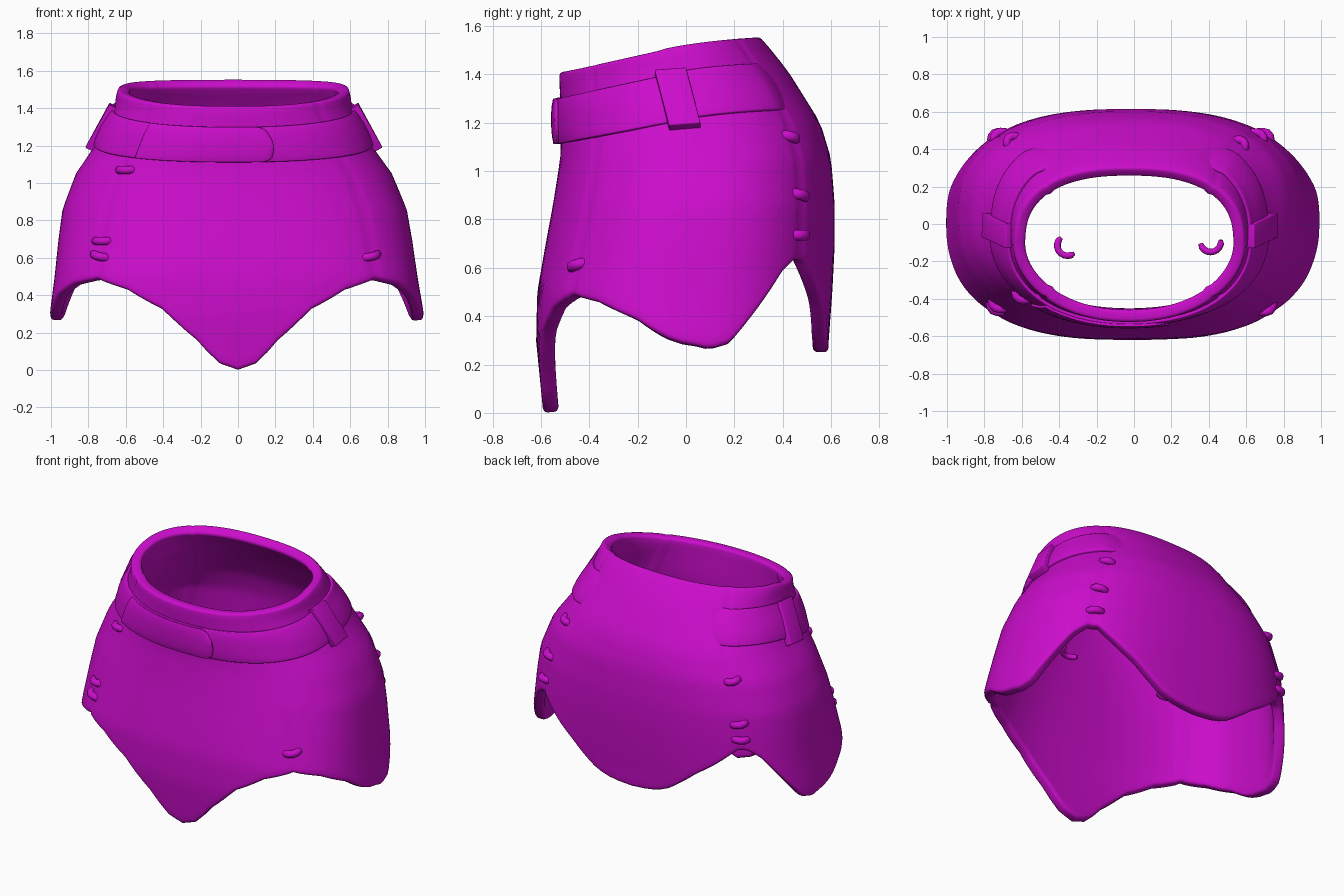
import bpy
from math import sin, cos, radians, copysign

cube = bpy.data.objects.get("Cube")
if cube:
    bpy.data.objects.remove(cube, do_unlink=True)

magenta = bpy.data.materials.new("magenta")
magenta.use_nodes = True
COLOUR = (0.6, 0.004, 0.6, 1)
magenta.diffuse_color = COLOUR
bsdf = magenta.node_tree.nodes["Principled BSDF"]
bsdf.inputs["Base Color"].default_value = COLOUR
bsdf.inputs["Roughness"].default_value = 0.6

# body profile: height, half width, front depth, back depth
PROFILE = [(0, 1, .59, .58), (.3, 1, .62, .59), (.5, .97, .615, .605),
           (.7, .945, .58, .615), (.86, .92, .55, .615), (1.05, .845, .52, .6),
           (1.2, .74, .515, .555), (1.4, .635, .525, .43), (1.48, .625, .52, .37),
           (1.56, .6, .51, .3)]
# hem height by angle, from the front tip round the side to the back
HEM = [(-90, .0), (-87, .04), (-83, .15), (-73, .325), (-60, .43), (-45, .49),
       (-30, .46), (-13, .39), (0, .29), (6, .265), (13, .29), (23, .42),
       (35, .58), (42, .635), (48, .635), (56, .56), (69, .44), (81, .29),
       (86, .26), (90, .25)]


def lookup(table, key):
    for lo, hi in zip(table, table[1:]):
        if key <= hi[0]:
            t = max(0, (key - lo[0]) / (hi[0] - lo[0]))
            return [p + (q - p) * t for p, q in zip(lo, hi)][1:]
    return table[-1][1:]


def fold(deg):
    """Mirror any angle onto the +x half."""
    d = (deg + 90) % 360 - 90
    return d if d <= 90 else 180 - d


def power(v, e=.76):
    return copysign(abs(v) ** e, v)


def surf(deg, z, off=0.0):
    """Point on the body at an angle and height, pushed outward by off."""
    a, front, back = lookup(PROFILE, z)
    c, s = cos(radians(deg)), sin(radians(deg))
    # the section grows rounder towards the waist, most of all in front
    rise = max(0, min(1, (z - .5) / .9))
    e = .75 + (.2 if s < 0 else .08) * rise
    x = -.025 * min(z, 1.2) / 1.2 + (a + off) * power(c, e)
    y = (back - front) / 2 + ((back + front) / 2 + off) * power(s, e)
    return (x, y, z)


def finish(ob, thickness=0, bevel=0):
    ob.data.materials.append(magenta)
    bpy.ops.object.select_all(action='DESELECT')
    ob.select_set(True)
    bpy.context.view_layer.objects.active = ob
    if thickness:
        m = ob.modifiers.new("thickness", 'SOLIDIFY')
        m.thickness, m.offset = thickness, -1
    if bevel:
        m = ob.modifiers.new("rounded_edges", 'BEVEL')
        m.width, m.segments, m.angle_limit = bevel, 3, radians(50)
        m.use_clamp_overlap = False
    for m in list(ob.modifiers):
        bpy.ops.object.modifier_apply(modifier=m.name)
    bpy.ops.object.shade_smooth_by_angle(angle=radians(45))


def make(name, verts, faces, thickness, bevel):
    me = bpy.data.meshes.new(name)
    me.from_pydata(verts, [], faces)
    ob = bpy.data.objects.new(name, me)
    bpy.context.collection.objects.link(ob)
    finish(ob, thickness, bevel)


def strip(name, start, end, cols, rows, low, high, off, thickness, bevel):
    """Band of cloth wrapped on the body between two height rules."""
    closed = end - start == 360
    count = cols if closed else cols + 1
    verts = []
    for i in range(count):
        deg = start + (end - start) * i / cols
        lo, hi = low(deg), high(deg)
        for j in range(rows + 1):
            t = j / rows
            verts.append(surf(deg, lo + (hi - lo) * t, off(deg, t)))
    n = rows + 1
    faces = [(i * n + j, (i + 1) % count * n + j, (i + 1) % count * n + j + 1, i * n + j + 1)
             for i in range(cols) for j in range(rows)]
    make(name, verts, faces, thickness, bevel)


# skirt: four panels joined at shallow grooved seams
def rim(deg):
    s = power(sin(radians(deg)))
    return 1.51 + .075 * s - .025 * s * s


def seam_groove(deg, t):
    return -.007 * max(0, 1 - abs(abs(fold(deg)) - 45) / 2.5)


strip("skirt", -90, 270, 144, 24, lambda d: lookup(HEM, fold(d))[0], rim,
      seam_groove, .065, .018)


# belt, open at the back and sinking into the cloth at its ends
def belt_low(deg):
    s = power(sin(radians(deg)))
    return 1.22 + .075 * s - .035 * s * s


def belt_off(deg, t):
    sink = max(0, fold(deg) - 42) / 14 * .035
    return .016 + .05 * t * (1 - t) - sink


strip("belt", -236, 56, 96, 6, belt_low, lambda d: belt_low(d) + .19,
      belt_off, .04, .006)


# overlapping belt tongue with a rounded end
def tongue_inset(deg):
    u = max(0, min(1, (deg + 82) / 6))
    return .07 * (1 - (1 - u * u) ** .5)


strip("belt_tongue", -128, -76, 40, 6, lambda d: belt_low(d) + tongue_inset(d),
      lambda d: belt_low(d) + .19 - tongue_inset(d),
      lambda d, t: .03 + .05 * t * (1 - t), .03, .004)

# slanted belt loops on both sides
for side, label in ((1, "left"), (-1, "right")):
    shape = [(.795, -.07, 1.19), (.79, .06, 1.2), (.665, 0, 1.43), (.665, -.13, 1.42)]
    verts = [(side * x - .022, y, z) for x, y, z in shape]
    face = (0, 1, 2, 3) if side > 0 else (3, 2, 1, 0)
    make(label + "_belt_loop", verts, [face], .05, .005)


# stitches across the seams
def rod(name, points, radius):
    cu = bpy.data.curves.new(name, 'CURVE')
    cu.dimensions = '3D'
    cu.bevel_depth, cu.bevel_resolution, cu.use_fill_caps = radius, 3, True
    sp = cu.splines.new('POLY')
    sp.points.add(len(points) - 1)
    for k, (p, co) in enumerate(zip(sp.points, points)):
        p.co = (*co, 1)
        p.radius = .6 if k in (0, len(points) - 1) else 1
    ob = bpy.data.objects.new(name, cu)
    bpy.context.collection.objects.link(ob)
    bpy.ops.object.select_all(action='DESELECT')
    ob.select_set(True)
    bpy.context.view_layer.objects.active = ob
    bpy.ops.object.convert(target='MESH')
    finish(bpy.context.object)


STITCHES = [(-132, 1.07, 0), (-135, .69, 0), (-135, .61, -.012), (-45, .61, .012),
            (44, 1.14, -.01), (45, .9, -.01), (45, .735, 0),
            (136, 1.07, .01), (135, .81, .01), (135, .71, 0)]
for i, (deg, z, tilt) in enumerate(STITCHES):
    pts = [surf(deg + 4.5 * u, z + tilt * u, .012 - .035 * u * u)
           for u in (-1, -.75, -.4, 0, .4, .75, 1)]
    rod(f"stitch_{i + 1}", pts, .023)

# small open hooks inside
for label, x, y, first in (("right", -.355, -.115, 130), ("left", .41, -.095, 190)):
    pts = [(x + .055 * cos(radians(first + 20 * k)),
            y + .055 * sin(radians(first + 20 * k)), .8 + .003 * k) for k in range(10)]
    rod(label + "_inner_hook", pts, .018)
